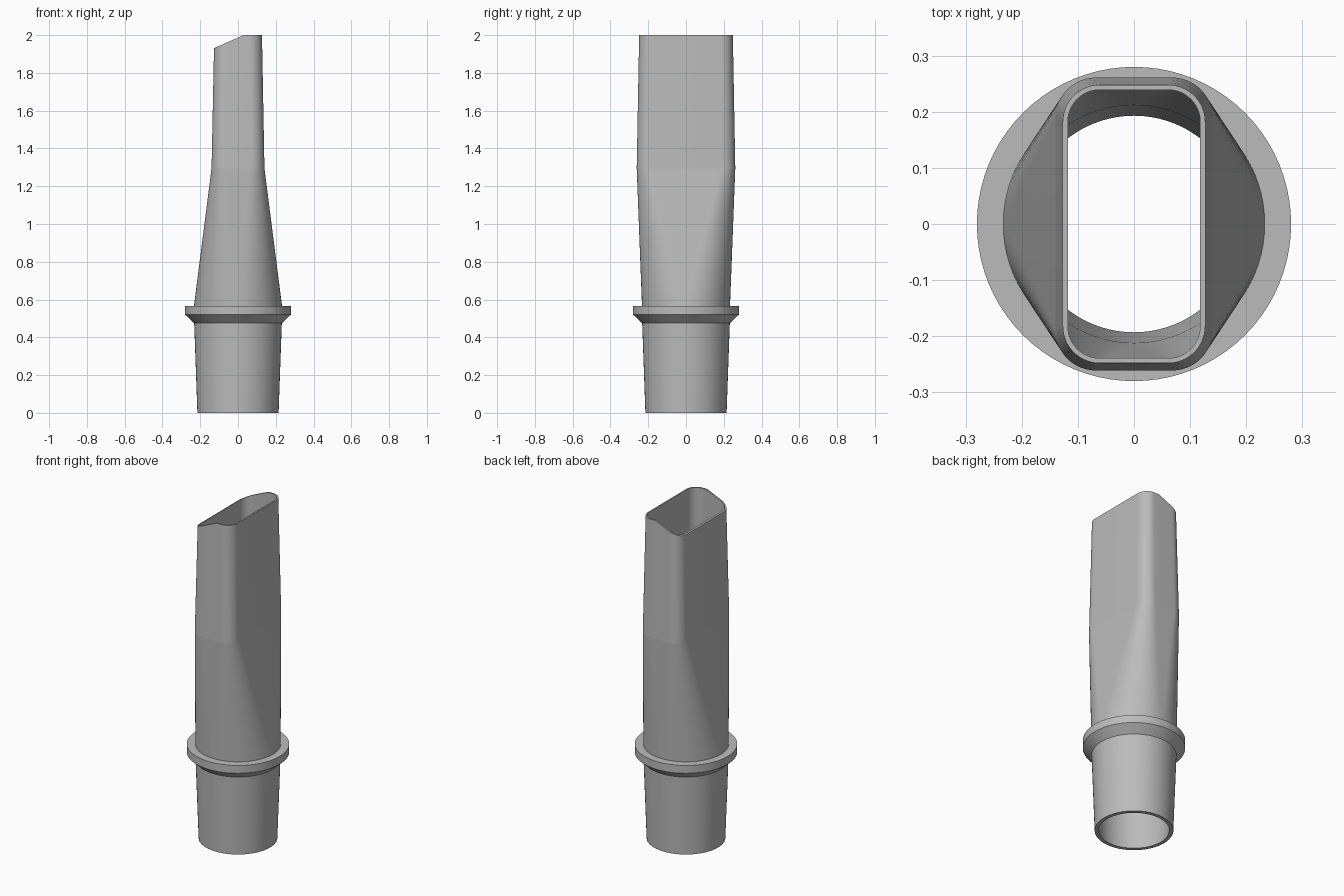
import bpy
import bmesh
from math import sin, cos, pi

cube = bpy.data.objects.get("Cube")
if cube:
    bpy.data.objects.remove(cube, do_unlink=True)

STEPS = 20       # segments per quarter turn
BREAK_X = 0.03   # where the slanted mouth becomes level

grey = bpy.data.materials.new("satin grey")
grey.use_nodes = True
grey.diffuse_color = (0.5, 0.5, 0.5, 1)
grey.node_tree.nodes["Principled BSDF"].inputs["Base Color"].default_value = (0.5, 0.5, 0.5, 1)


def section(hx, hy, r):
    """Rounded rectangle; a circle when hx == hy == r. Point counts always match."""
    pts = []
    for k, (sx, sy) in enumerate([(1, 1), (-1, 1), (-1, -1), (1, -1)]):
        cx, cy = sx * (hx - r), sy * (hy - r)
        for i in range(STEPS + 1):
            a = (k + i / STEPS) * pi / 2
            pts.append((cx + r * cos(a), cy + r * sin(a)))
        # extra point on the front and back flats for the mouth's bend
        if k in (0, 2):
            pts.append((min(BREAK_X, hx - r), sy * hy))
    return pts


def circle(r, z):
    return section(r, r, r), z


def mouth_height(x):
    return min(2.0, 2.0 + (x - BREAK_X) * 0.44)


# Closed wall profile: up the outside, over the mouth, down the bore
sections = [
    circle(0.215, 0), circle(0.232, 0.475),                       # tapered socket
    circle(0.28, 0.52), circle(0.28, 0.567), circle(0.233, 0.567),  # collar
    (section(0.14, 0.261, 0.072), 1.295),                         # round to flat
    (section(0.127, 0.248, 0.066), None),                         # outer lip
    (section(0.118, 0.239, 0.057), None),                         # inner lip
    (section(0.129, 0.25, 0.061), 1.295),
    circle(0.212, 0.567), circle(0.193, 0),                       # bore
]

bm = bmesh.new()
rings = [[bm.verts.new((x, y, mouth_height(x) if z is None else z)) for x, y in pts]
         for pts, z in sections]
for j, low in enumerate(rings):
    high = rings[(j + 1) % len(rings)]
    for i in range(len(low)):
        n = (i + 1) % len(low)
        bm.faces.new((low[i], low[n], high[n], high[i]))

# Circles have no flats, so their doubled points collapse
bmesh.ops.remove_doubles(bm, verts=bm.verts, dist=0.00005)
bmesh.ops.recalc_face_normals(bm, faces=bm.faces)

mesh = bpy.data.meshes.new("nozzle_tube")
bm.to_mesh(mesh)
bm.free()
mesh.materials.append(grey)
tube = bpy.data.objects.new("nozzle_tube", mesh)
bpy.context.collection.objects.link(tube)

bpy.ops.object.select_all(action='DESELECT')
tube.select_set(True)
bpy.context.view_layer.objects.active = tube
bpy.ops.object.shade_smooth_by_angle(angle=pi / 6)

# Keep the crease where the blade begins
for e in mesh.edges:
    if all(abs(mesh.vertices[v].co.z - 1.295) < 0.001 for v in e.vertices):
        e.use_edge_sharp = True
